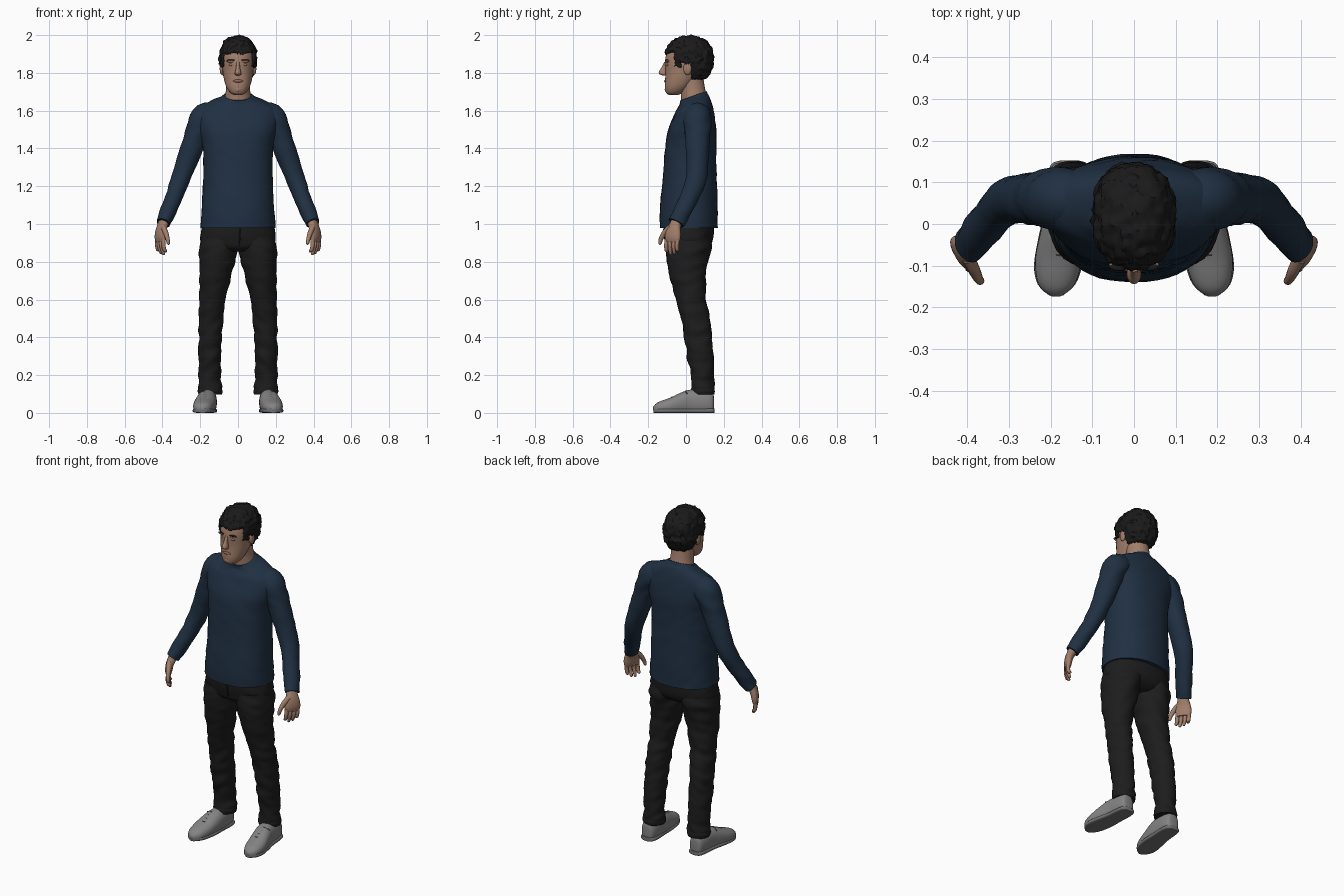
import bpy, bmesh, math
from mathutils import Vector, noise


def material(name, r, g, b):
    m = bpy.data.materials.new(name)
    m.diffuse_color = (r, g, b, 1)
    return m


SKIN = material("skin", .36, .21, .145)
LIP = material("lip", .27, .14, .105)
HAIR = material("black_hair", .011, .010, .010)
NAVY = material("navy_cloth", .014, .029, .054)
BLACK = material("black_denim", .012, .012, .012)
GREY = material("grey_canvas", .23, .23, .23)
SOLE = material("sole_grey", .17, .17, .17)
LACE = material("lace_grey", .09, .09, .09)


def finish(name, bm, mat, mirror=False, angle=50):
    bmesh.ops.recalc_face_normals(bm, faces=bm.faces)
    me = bpy.data.meshes.new(name)
    bm.to_mesh(me)
    bm.free()
    ob = bpy.data.objects.new(name, me)
    bpy.context.collection.objects.link(ob)
    me.materials.append(mat)
    if mirror:
        ob.modifiers.new("mirror", 'MIRROR').use_bisect_axis[0] = False
    if angle:
        bpy.ops.object.select_all(action='DESELECT')
        bpy.context.view_layer.objects.active = ob
        ob.select_set(True)
        bpy.ops.object.shade_smooth_by_angle(angle=math.radians(angle))
    return ob


def spline(a, b, c, d, t):
    return [.5 * (2 * q + (r - p) * t + (2 * p - 5 * q + 4 * r - s) * t * t
                  + (3 * q - p - 3 * r + s) * t ** 3) for p, q, r, s in zip(a, b, c, d)]


def tube(name, pts, mat, axis=None, vdir=(0, 1, 0), p=2.0, n=28, steps=4,
         wrinkle=0, mirror=False, shape=None):
    """Smooth loft through points (x, y, z, half_u, half_v)."""
    rows = []
    for i in range(len(pts) - 1):
        quad = [pts[max(0, min(len(pts) - 1, i + k))] for k in (-1, 0, 1, 2)]
        rows += [spline(*quad, s / steps) for s in range(steps)]
    rows.append(pts[-1])
    bm = bmesh.new()
    rings = []
    for i, r in enumerate(rows):
        lo, hi = rows[max(i - 1, 0)], rows[min(i + 1, len(rows) - 1)]
        t = Vector(axis) if axis else (Vector(hi[:3]) - Vector(lo[:3])).normalized()
        v = Vector(vdir)
        v = (v - t * v.dot(t)).normalized()
        u = v.cross(t)
        ring = []
        for k in range(n):
            a = 2 * math.pi * k / n
            c, s = math.cos(a), math.sin(a)
            d = (u * r[3] * math.copysign(abs(c) ** (2 / p), c)
                 + v * r[4] * math.copysign(abs(s) ** (2 / p), s))
            co = Vector(r[:3]) + d
            if wrinkle:
                co += d.normalized() * wrinkle * noise.noise(
                    Vector((co.x * 11, co.y * 11, co.z * 24 + co.x * 14)))
            ring.append(bm.verts.new(shape(co) if shape else co))
        rings.append(ring)
    for a, b in zip(rings, rings[1:]):
        for k in range(n):
            bm.faces.new((a[k], a[(k + 1) % n], b[(k + 1) % n], b[k]))
    bm.faces.new(rings[0])
    bm.faces.new(rings[-1])
    return finish(name, bm, mat, mirror)


def blob(name, loc, size, mat, mirror=False):
    bm = bmesh.new()
    bmesh.ops.create_uvsphere(bm, u_segments=16, v_segments=10, radius=1)
    for v in bm.verts:
        v.co = Vector(loc) + Vector(size) * Vector((1, 1, 1)).dot(Vector((0, 0, 0))) + \
            Vector([a * b for a, b in zip(v.co, size)])
    return finish(name, bm, mat, mirror)


UP = (0, 0, 1)


# Shirt body, with the neckline dipping at the front
def neckline(co):
    if co.z > 1.6:
        co.z += (co.y - .07) * .36 * (co.z - 1.6) / .09
    return co


tube("shirt_body", [(0, .015, .98, .198, .153), (0, .014, 1.08, .192, .153),
                    (0, .019, 1.2, .186, .146), (0, .022, 1.32, .183, .139),
                    (0, .026, 1.42, .188, .135), (0, .033, 1.5, .208, .127),
                    (0, .043, 1.57, .218, .108), (0, .047, 1.62, .200, .092),
                    (0, .046, 1.655, .145, .080), (0, .04, 1.675, .098, .073),
                    (0, .037, 1.69, .078, .069)],
     NAVY, UP, p=2.2, n=48, wrinkle=.004, shape=neckline)

# Sleeves
tube("sleeve", [(.12, .06, 1.575, .06, .065), (.17, .06, 1.565, .078, .075),
                (.205, .06, 1.51, .068, .070), (.235, .06, 1.43, .060, .063),
                (.27, .06, 1.33, .055, .058), (.31, .048, 1.22, .050, .054),
                (.355, .0, 1.1, .044, .048), (.396, -.052, 1.005, .038, .044)],
     NAVY, wrinkle=.006, mirror=True)

# Hands: palm, four fingers and thumb
W = Vector((.5, .85, 0)).normalized()
tube("palm", [(.386, -.04, 1.04, .026, .030), (.397, -.055, 1.0, .024, .031),
              (.407, -.066, .965, .022, .042), (.411, -.07, .93, .020, .046),
              (.411, -.072, .905, .014, .041)], SKIN, vdir=W, n=20, p=2.3, mirror=True)
for i, (off, tip) in enumerate([(-.034, .850), (-.011, .836), (.012, .840), (.033, .858)]):
    b = Vector((.411, -.072, .92)) + W * off
    tube("finger_%d" % i, [(b.x, b.y, .92, .011, .011), (b.x + .001, b.y - .004, .89, .011, .011),
                           (b.x - .004, b.y - .003, .865, .010, .010),
                           (b.x - .011, b.y, tip + .006, .008, .008),
                           (b.x - .013, b.y, tip, .003, .003)], SKIN, n=10, mirror=True)
tube("thumb", [(.397, -.082, .985, .015, .017), (.383, -.112, .955, .014, .015),
               (.373, -.132, .922, .011, .012), (.368, -.137, .898, .009, .009),
               (.367, -.137, .890, .003, .003)], SKIN, n=12, mirror=True)

# Trousers: hips, legs and turned hems
tube("trouser_hips", [(0, .01, .855, .09, .075), (0, .012, .875, .155, .108),
                      (0, .016, .91, .198, .124), (0, .015, .96, .196, .132),
                      (0, .015, 1.0, .186, .132)], BLACK, UP, p=2.3, n=40, wrinkle=.003)
tube("trouser_leg", [(.147, .09, .10, .058, .059), (.146, .09, .14, .061, .062),
                     (.148, .087, .2, .058, .062), (.148, .078, .3, .060, .070),
                     (.148, .063, .4, .062, .074), (.143, .047, .5, .066, .075),
                     (.135, .028, .6, .071, .080), (.123, .014, .7, .081, .093),
                     (.111, .008, .8, .095, .107), (.105, .012, .87, .100, .118),
                     (.100, .015, .93, .095, .118)], BLACK, UP, wrinkle=.010, steps=8, mirror=True)
tube("trouser_hem", [(.147, .09, .098, .060, .061), (.147, .09, .115, .064, .064),
                     (.147, .09, .132, .060, .061)], BLACK, UP, wrinkle=.006, mirror=True)
tube("trouser_fly", [(.008, -.118, .975, .004, .004), (.01, -.114, .93, .004, .004),
                     (.003, -.098, .88, .003, .003)], BLACK, n=8)


# Shoes with flat soles and laces
def ground(co):
    co.z = max(co.z, .004)
    return co


tube("shoe", [(.160, .148, .05, .015, .030), (.160, .140, .052, .036, .056),
              (.160, .10, .056, .047, .066), (.163, .03, .056, .051, .068),
              (.170, -.02, .050, .055, .060), (.180, -.08, .036, .057, .046),
              (.185, -.13, .028, .049, .036), (.187, -.158, .024, .034, .026),
              (.187, -.174, .022, .010, .010)],
     GREY, (0, 1, 0), UP, p=2.3, mirror=True, shape=ground)
tube("shoe_sole", [(.160, .152, .012, .018, .012), (.160, .142, .012, .040, .012),
                   (.160, .10, .012, .049, .012), (.165, .03, .012, .051, .012),
                   (.173, -.04, .012, .058, .012), (.182, -.1, .012, .058, .012),
                   (.186, -.145, .012, .045, .012), (.187, -.172, .012, .016, .012)],
     SOLE, (0, 1, 0), UP, p=4, mirror=True)
for i in range(4):
    y, z = -.075 + i * .024, .083 + i * .0105
    tube("lace_%d" % i, [(.145, y + .008, z - .008, .003, .003), (.177, y, z + .001, .003, .003),
                         (.208, y + .008, z - .012, .003, .003)], LACE, n=6, mirror=True)

# Neck and head
tube("neck", [(0, .042, 1.60, .070, .066), (0, .042, 1.67, .069, .068),
              (0, .034, 1.72, .063, .066), (0, .022, 1.80, .062, .066)], SKIN, UP)
tube("head", [(0, -.066, 1.684, .022, .026), (0, -.060, 1.695, .042, .046),
              (0, -.044, 1.725, .062, .068), (0, -.022, 1.77, .075, .088),
              (0, -.008, 1.81, .081, .101), (0, .0, 1.86, .085, .111),
              (0, .008, 1.91, .083, .108), (0, .015, 1.955, .062, .080),
              (0, .02, 1.98, .025, .03)], SKIN, UP, p=2.15, n=36)

# Facial features
tube("nose", [(0, -.108, 1.858, .009, .007), (0, -.115, 1.83, .010, .014),
              (0, -.121, 1.805, .016, .023), (0, -.119, 1.792, .017, .020),
              (0, -.112, 1.786, .008, .008)], SKIN, UP, n=16)
blob("lips", (0, -.108, 1.757, ), (.026, .008, .008), LIP)
blob("chin", (0, -.096, 1.712), (.026, .017, .018), SKIN)
blob("brow_ridge", (.034, -.098, 1.862), (.026, .012, .008), SKIN, True)
blob("eyebrow", (.036, -.1035, 1.868), (.022, .009, .004), HAIR, True)
blob("eyelid", (.034, -.096, 1.843), (.014, .010, .007), SKIN, True)
blob("ear", (.086, .008, 1.822), (.011, .022, .033), SKIN, True)


# Curly hair: bumpy cap trimmed along the hairline
def hairline(y):
    if y < -.062:
        return 1.905
    if y < -.028:
        return 1.835
    return 1.855 if y < .032 else 1.762


bm = bmesh.new()
bmesh.ops.create_icosphere(bm, subdivisions=5, radius=1)
for v in bm.verts:
    d = v.co.copy()
    d /= sum(abs(c) ** 2.35 for c in d) ** (1 / 2.35)
    co = Vector((d.x * .097, d.y * .126 + .017, d.z * .123 + 1.871))
    bump = noise.noise(co * 42) * .010 + abs(noise.noise(co * 75)) * .008
    v.co = co + v.co * bump
trim = [f for f in bm.faces
        if f.calc_center_median().z < hairline(f.calc_center_median().y)
        + .010 * noise.noise(f.calc_center_median() * 50)]
bmesh.ops.delete(bm, geom=trim, context='FACES')
hair = finish("hair", bm, HAIR, angle=35)
solid = hair.modifiers.new("thickness", 'SOLIDIFY')
solid.thickness = .016
solid.offset = -1
